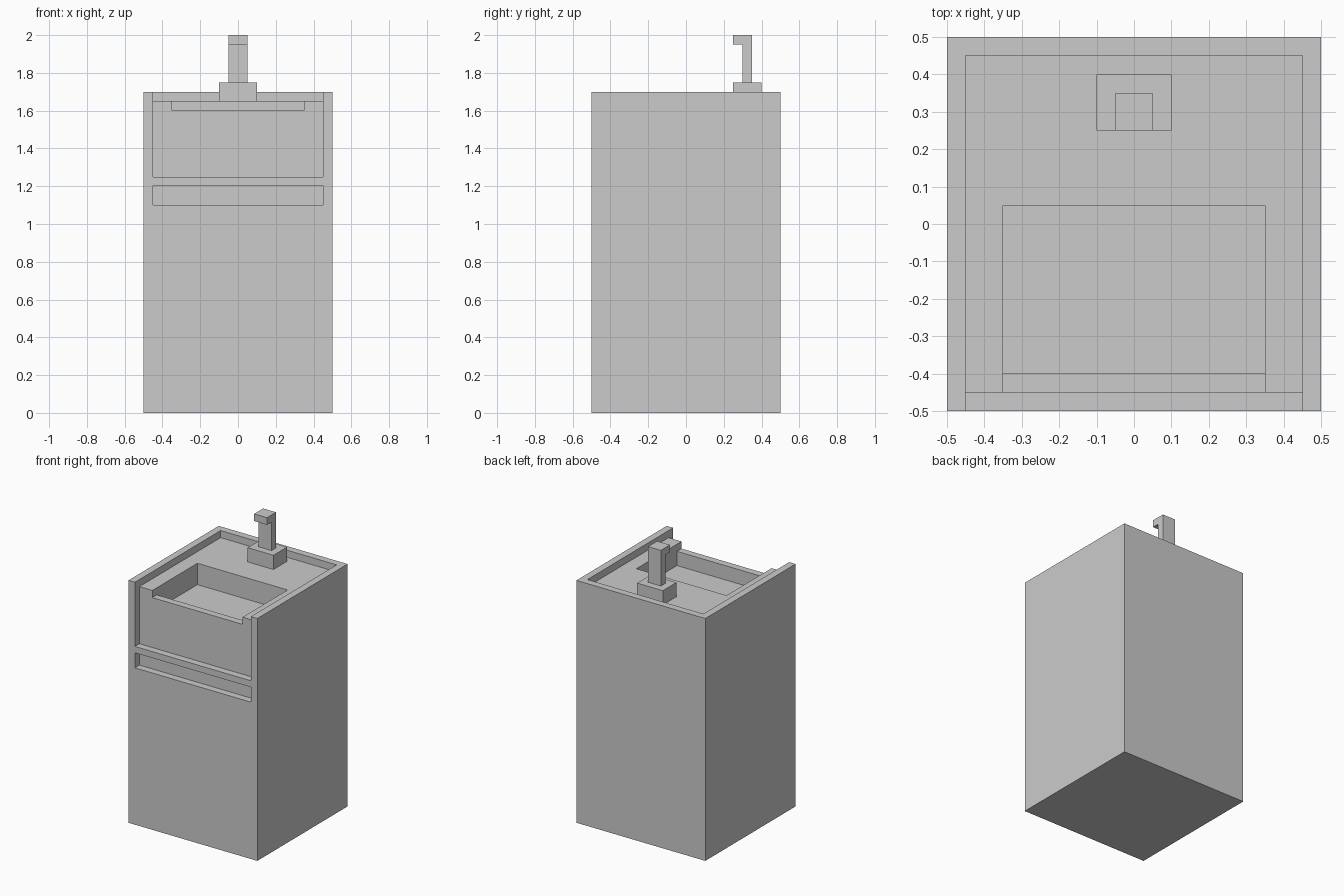
import bpy, bmesh

if "Cube" in bpy.data.objects:
    bpy.data.objects.remove(bpy.data.objects["Cube"])


def prism(name, half_width, profile):
    """Extrude a (y, z) side profile symmetrically along x."""
    bm = bmesh.new()
    face = bm.faces.new([bm.verts.new((-half_width, y, z)) for y, z in profile])
    ext = bmesh.ops.extrude_face_region(bm, geom=[face])
    new_verts = [g for g in ext["geom"] if isinstance(g, bmesh.types.BMVert)]
    bmesh.ops.translate(bm, verts=new_verts, vec=(2 * half_width, 0, 0))
    bmesh.ops.recalc_face_normals(bm, faces=bm.faces)
    mesh = bpy.data.meshes.new(name)
    bm.to_mesh(mesh)
    bm.free()
    obj = bpy.data.objects.new(name, mesh)
    bpy.context.collection.objects.link(obj)
    return obj


def rect(y0, y1, z0, z1):
    return [(y0, z0), (y1, z0), (y1, z1), (y0, z1)]


def cut(target, cutter):
    mod = target.modifiers.new(cutter.name, "BOOLEAN")
    mod.operation = "DIFFERENCE"
    mod.solver = "EXACT"
    mod.object = cutter
    bpy.context.view_layer.objects.active = target
    bpy.ops.object.modifier_apply(modifier=mod.name)
    bpy.data.objects.remove(cutter)


# Cabinet block
cabinet = prism("sink_cabinet", 0.5, rect(-0.5, 0.5, 0, 1.7))

# Sunken countertop running down into the recessed front apron
cut(cabinet, prism("counter_cutter", 0.45, [
    (-0.6, 1.25), (-0.45, 1.25), (-0.45, 1.65), (0.45, 1.65), (0.45, 1.8), (-0.6, 1.8)]))

# Basin with a lowered front lip
cut(cabinet, prism("basin_cutter", 0.35, [
    (-0.48, 1.6), (-0.4, 1.6), (-0.4, 1.5), (0.05, 1.5), (0.05, 1.8), (-0.48, 1.8)]))

# Towel slot below the apron
cut(cabinet, prism("slot_cutter", 0.45, rect(-0.6, -0.45, 1.1, 1.205)))

# Faucet: square foot and hooked spout
prism("faucet_base", 0.1, rect(0.25, 0.4, 1.65, 1.75))
prism("faucet_spout", 0.05, [
    (0.3, 1.75), (0.35, 1.75), (0.35, 2.0), (0.25, 2.0), (0.25, 1.95), (0.3, 1.95)])
